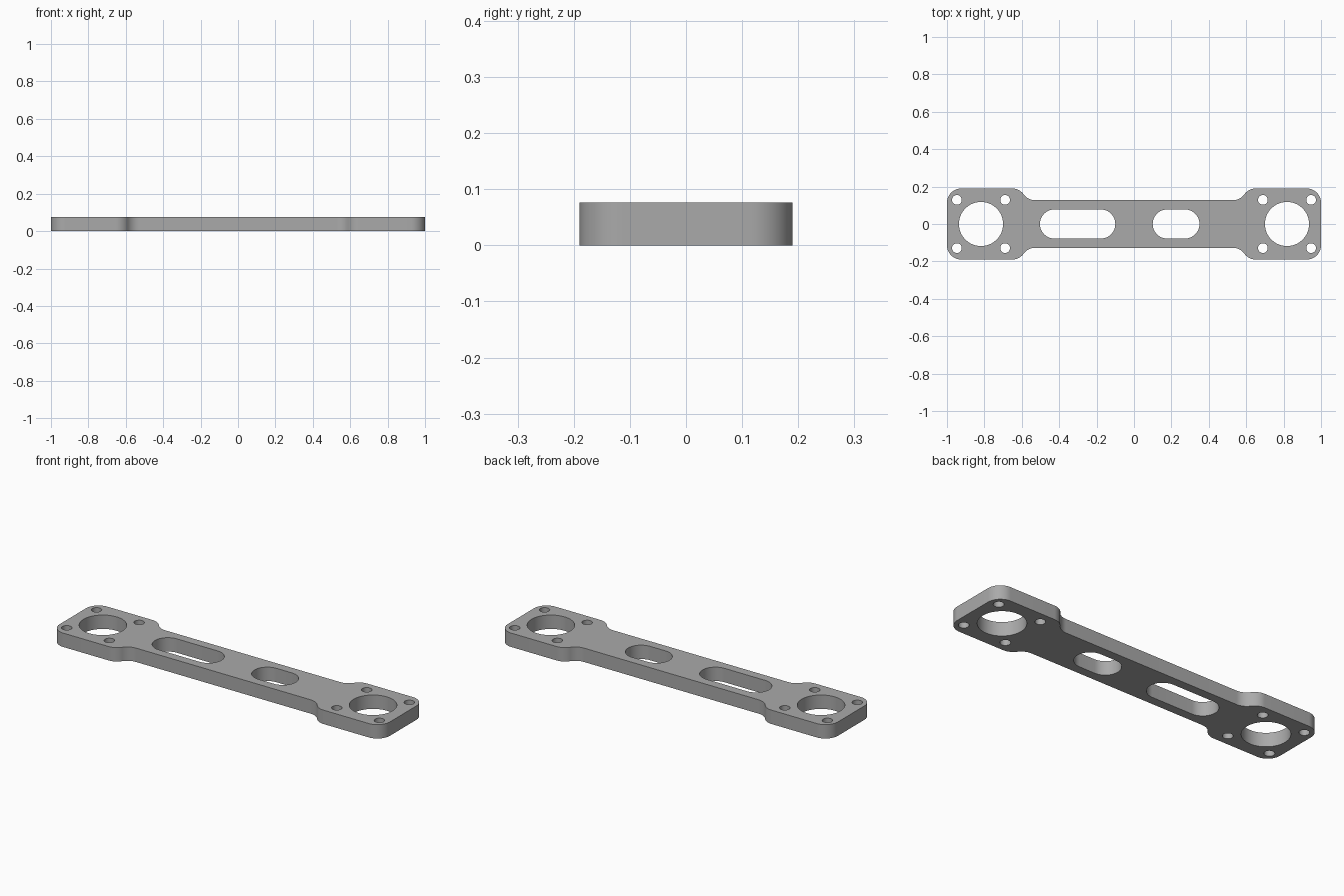
import bpy
import bmesh
from math import cos, sin, pi, acos
from mathutils import Vector

if "Cube" in bpy.data.objects:
    bpy.data.objects.remove(bpy.data.objects["Cube"], do_unlink=True)

THICK = 0.076          # plate thickness
END_HALF = 0.19        # half width of the end pads
NECK_HALF = 0.127      # half width of the bar
FILLET = 0.076         # radius of corners and shoulders
SHOULDER_X = 0.59      # middle of the S-shaped shoulder
PAD_X = 0.818          # centre of the end pads

metal = bpy.data.materials.new("grey metal")
metal.use_nodes = True
GREY = (0.4, 0.4, 0.4, 1.0)
metal.diffuse_color = GREY
metal.node_tree.nodes["Principled BSDF"].inputs["Base Color"].default_value = GREY


def arc(cx, cy, r, start, end, steps):
    angles = [start + (end - start) * i / steps for i in range(steps + 1)]
    return [(cx + r * cos(a), cy + r * sin(a)) for a in angles]


def circle(cx, cy, r, steps):
    return arc(cx, cy, r, 0, 2 * pi, steps)[:-1]


def slot(x0, x1, r):
    return (arc(x1 - r, 0, r, -pi / 2, pi / 2, 24)
            + arc(x0 + r, 0, r, pi / 2, 3 * pi / 2, 24))


def outline():
    # One quarter, from the end of the pad to the bar, then mirrored around
    sweep = acos(1 - (END_HALF - NECK_HALF) / (2 * FILLET))
    reach = FILLET * sin(sweep)
    quarter = arc(1 - FILLET, END_HALF - FILLET, FILLET, 0, pi / 2, 16)
    quarter += arc(SHOULDER_X + reach, END_HALF - FILLET, FILLET,
                   pi / 2, pi / 2 + sweep, 12)
    quarter += arc(SHOULDER_X - reach, NECK_HALF + FILLET, FILLET,
                   -pi / 2 + sweep, -pi / 2, 12)[1:]
    half = quarter + [(-x, y) for x, y in reversed(quarter)]
    return half + [(x, -y) for x, y in reversed(half)]


# Outer edge, the two slots, the bores and the screw holes
loops = [outline(), slot(-0.503, -0.1, 0.078), slot(0.1, 0.35, 0.078)]
for side in (-1, 1):
    loops.append(circle(side * PAD_X, 0, 0.118, 64))
    for dx in (-1, 1):
        for dy in (-1, 1):
            loops.append(circle(side * PAD_X + dx * 0.129, dy * 0.129, 0.026, 32))

# Fill the flat profile around its holes and extrude it
bm = bmesh.new()
for loop in loops:
    verts = [bm.verts.new((x, y, 0)) for x, y in loop]
    for a, b in zip(verts, verts[1:] + verts[:1]):
        bm.edges.new((a, b))
bmesh.ops.triangle_fill(bm, use_beauty=True, use_dissolve=False,
                        edges=bm.edges[:], normal=Vector((0, 0, 1)))
raised = bmesh.ops.extrude_face_region(bm, geom=bm.faces[:], use_keep_orig=True)
bmesh.ops.translate(bm, vec=(0, 0, THICK),
                    verts=[g for g in raised["geom"]
                           if isinstance(g, bmesh.types.BMVert)])
bmesh.ops.recalc_face_normals(bm, faces=bm.faces[:])

mesh = bpy.data.meshes.new("mounting_plate")
bm.to_mesh(mesh)
bm.free()
mesh.materials.append(metal)
plate = bpy.data.objects.new("mounting_plate", mesh)
bpy.context.collection.objects.link(plate)

# Smooth the rounded walls and keep the rims sharp
bpy.ops.object.select_all(action="DESELECT")
plate.select_set(True)
bpy.context.view_layer.objects.active = plate
bpy.ops.object.shade_smooth_by_angle(angle=pi / 6)
